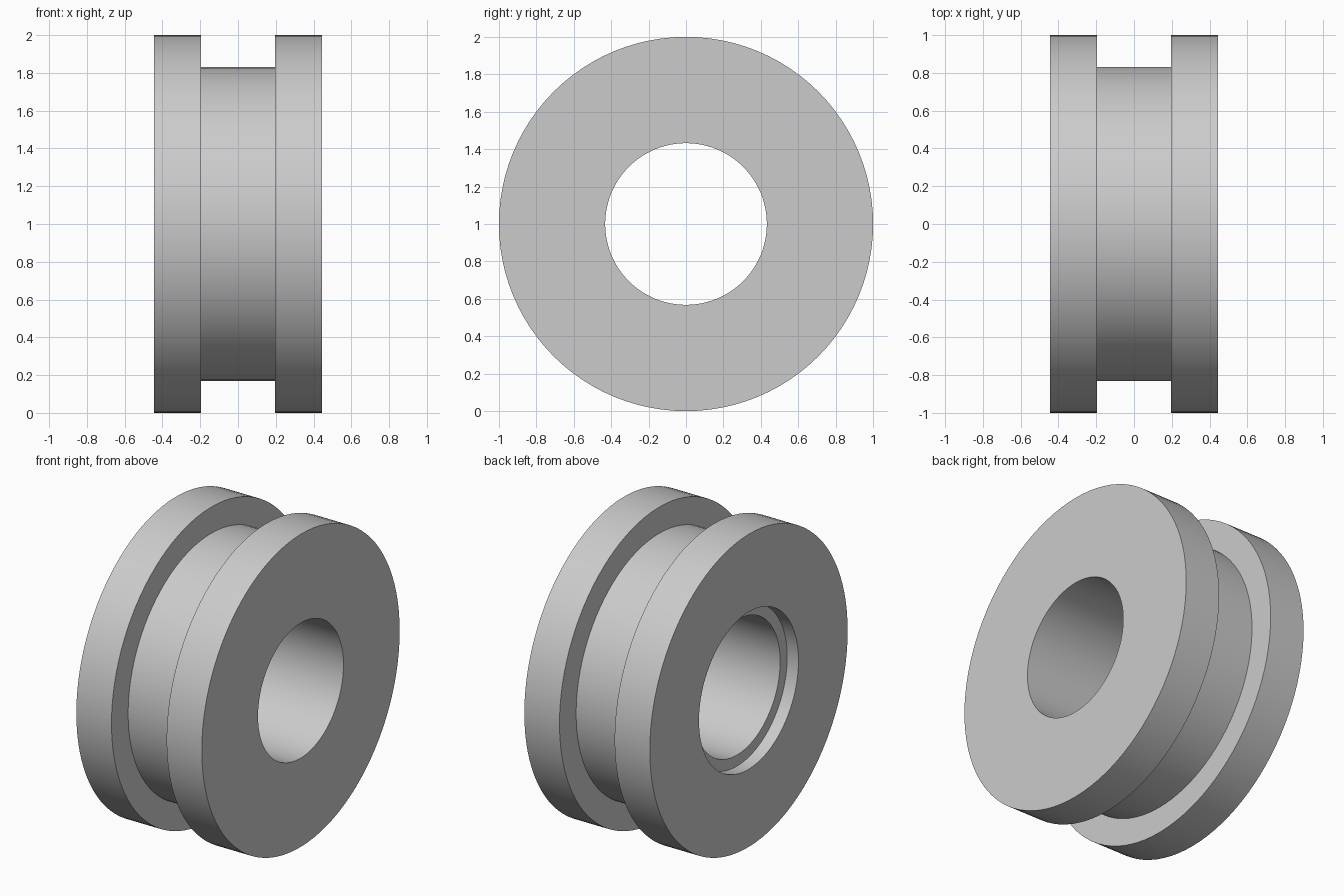
import bpy, bmesh, math
from mathutils import Matrix, Vector

cube = bpy.data.objects.get("Cube")
if cube:
    bpy.data.objects.remove(cube, do_unlink=True)

# Main dimensions
HALF, GROOVE_HALF = 0.444, 0.195
RIM_R, GROOVE_R = 1.0, 0.832
BORE_R, RECESS_R, RECESS_DEPTH = 0.432, 0.503, 0.08
SEGMENTS = 96

# Plain grey material
grey = bpy.data.materials.new("light_grey")
grey.use_nodes = True
colour = (0.6, 0.6, 0.6, 1)
grey.diffuse_color = colour
grey.node_tree.nodes["Principled BSDF"].inputs["Base Color"].default_value = colour

# Closed cross-section (x, radius): two flanges, groove, bore, left-hand recess
profile = [
    (-HALF, RECESS_R), (-HALF, RIM_R),
    (-GROOVE_HALF, RIM_R), (-GROOVE_HALF, GROOVE_R),
    (GROOVE_HALF, GROOVE_R), (GROOVE_HALF, RIM_R),
    (HALF, RIM_R), (HALF, BORE_R),
    (-HALF + RECESS_DEPTH, BORE_R), (-HALF + RECESS_DEPTH, RECESS_R),
]

# Revolve the section around the x axis
bm = bmesh.new()
rings = []
for i in range(SEGMENTS):
    turn = Matrix.Rotation(math.tau * i / SEGMENTS, 3, 'X')
    rings.append([bm.verts.new(turn @ Vector((x, 0, r))) for x, r in profile])
for i, ring in enumerate(rings):
    following = rings[(i + 1) % SEGMENTS]
    for j in range(len(profile)):
        k = (j + 1) % len(profile)
        bm.faces.new((ring[j], ring[k], following[k], following[j]))
bmesh.ops.recalc_face_normals(bm, faces=bm.faces)

mesh = bpy.data.meshes.new("grooved_roller")
bm.to_mesh(mesh)
bm.free()
mesh.materials.append(grey)
roller = bpy.data.objects.new("grooved_roller", mesh)
roller.location.z = RIM_R
bpy.context.collection.objects.link(roller)

# Smooth round walls, crisp rims
bpy.ops.object.select_all(action='DESELECT')
roller.select_set(True)
bpy.context.view_layer.objects.active = roller
bpy.ops.object.shade_smooth_by_angle(angle=math.radians(30))
